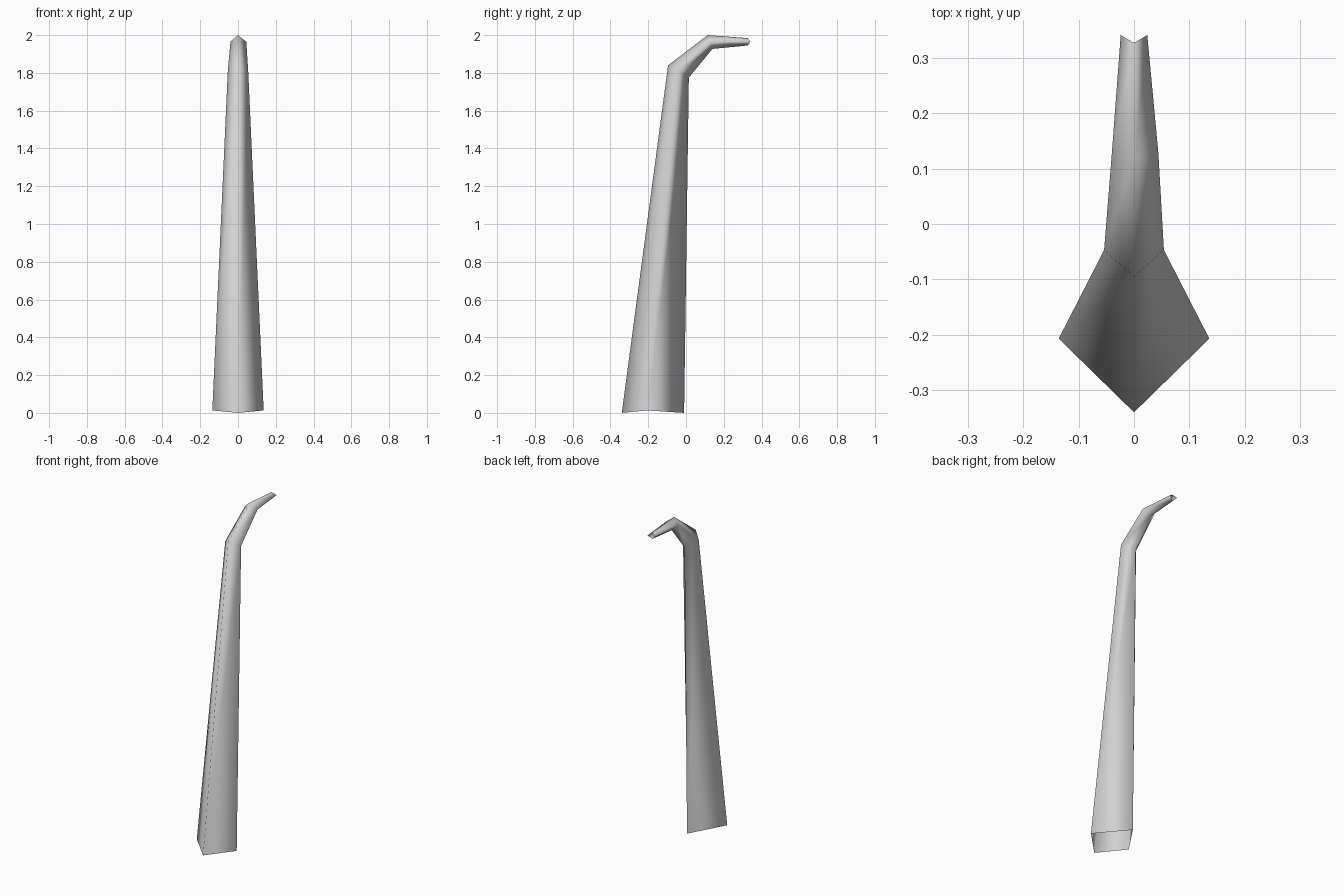
import bpy
import bmesh

# Remove the default cube
cube = bpy.data.objects.get("Cube")
if cube:
    bpy.data.objects.remove(cube, do_unlink=True)

# Plain grey surface
grey = bpy.data.materials.new("light_grey")
grey.use_nodes = True
colour = (0.65, 0.65, 0.65, 1.0)
grey.diffuse_color = colour
grey.node_tree.nodes["Principled BSDF"].inputs["Base Color"].default_value = colour

# Diamond cross-sections from base to tip:
# outer ridge (y, z), side corners (y, z), inner ridge (y, z), right and left half-widths
sections = [
    ((-0.34, 0.0), (-0.207, 0.013), (-0.01, 0.0), 0.136, 0.136),
    ((-0.095, 1.84), (-0.047, 1.81), (0.015, 1.775), 0.054, 0.054),
    ((0.115, 2.0), (0.128, 1.965), (0.14, 1.927), 0.04, 0.044),
    ((0.327, 1.984), (0.341, 1.966), (0.327, 1.945), 0.024, 0.024),
]

# Bent, tapering, open-ended four-sided spike
bm = bmesh.new()
rings = []
for outer, side, inner, right, left in sections:
    corners = [(0, *outer), (left, *side), (0, *inner), (-right, *side)]
    rings.append([bm.verts.new(c) for c in corners])
for low, high in zip(rings, rings[1:]):
    for i in range(4):
        j = (i + 1) % 4
        bm.faces.new((low[i], low[j], high[j], high[i]))
for face in bm.faces:
    face.smooth = True

mesh = bpy.data.meshes.new("bent_spike")
bm.to_mesh(mesh)
bm.free()
mesh.materials.append(grey)
spike = bpy.data.objects.new("bent_spike", mesh)
bpy.context.collection.objects.link(spike)
